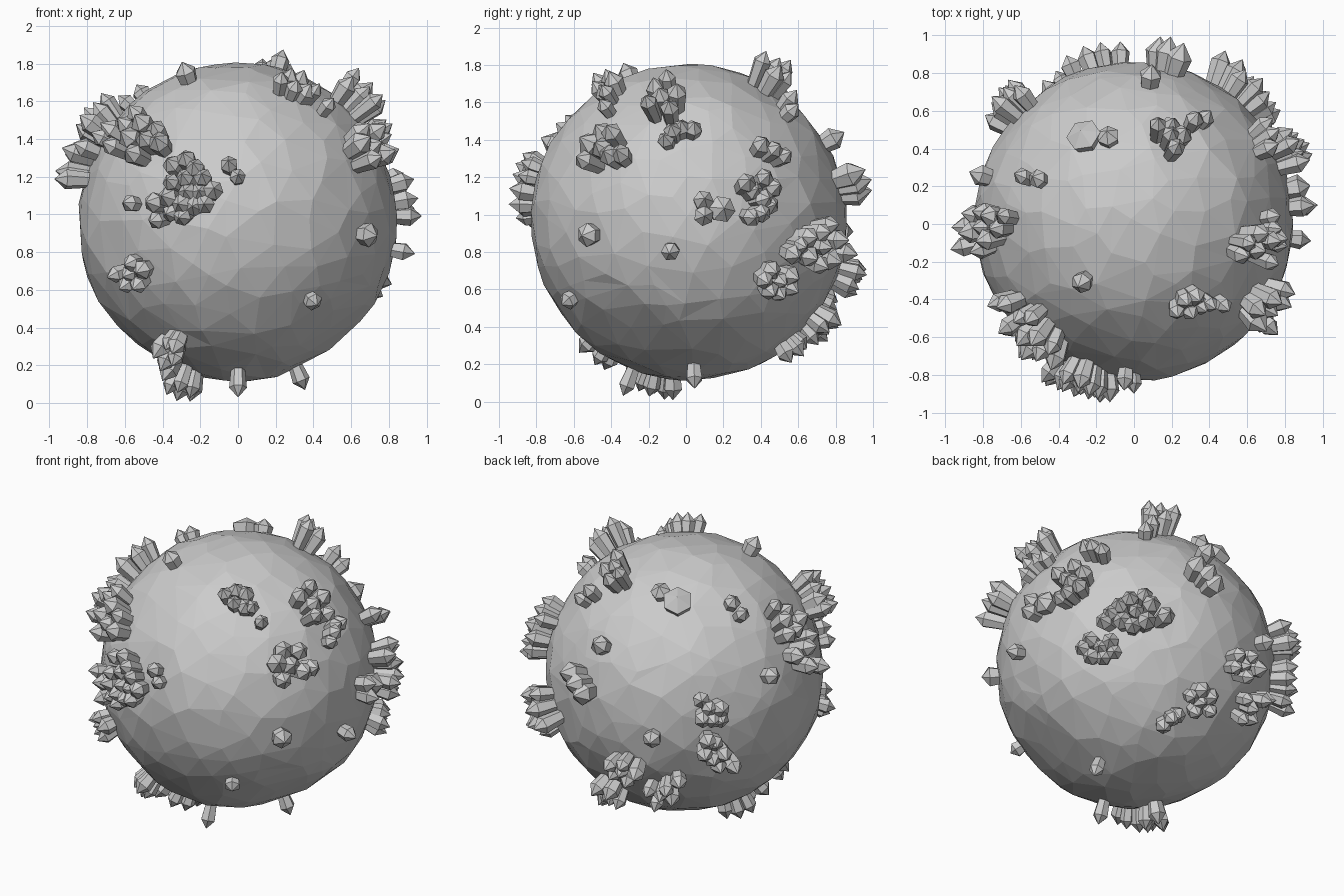
import bpy, bmesh, math, random
from mathutils import Vector, noise

if "Cube" in bpy.data.objects:
    bpy.data.objects.remove(bpy.data.objects["Cube"])

random.seed(4)
C = Vector((0, 0.015, 0.96))  # rock centre
R = 0.845                     # rock radius


def basis(az, el):
    """Right, up and toward-viewer axes for a direction around the rock."""
    a, e = math.radians(az), math.radians(el)
    h = Vector((math.sin(a), -math.cos(a), 0))
    right = Vector((math.cos(a), math.sin(a), 0))
    up = -math.sin(e) * h + Vector((0, 0, math.cos(e)))
    return right, up, math.cos(e) * h + Vector((0, 0, math.sin(e)))


SIDES = {
    "front": basis(0, 0), "right": basis(90, 0), "top": basis(0, 90),
    "below": (Vector((1, 0, 0)), Vector((0, 1, 0)), Vector((0, 0, -1))),
    "back_left": basis(180 + 33, 25), "back_right": basis(180 - 33, -25),
}


def radius_at(d):
    """Rock radius in a direction, with one flattened low front corner."""
    dent = Vector((0.6, -0.3, -0.74)).normalized()
    r = R + 0.012 * noise.noise(d * 3.0) + 0.01 * noise.noise(d * 7.0)
    return r - 0.04 * math.exp(-(d - dent).length_squared / 0.12)


def add_obj(name, bm):
    bmesh.ops.recalc_face_normals(bm, faces=bm.faces)
    me = bpy.data.meshes.new(name)
    bm.to_mesh(me)
    bm.free()
    ob = bpy.data.objects.new(name, me)
    bpy.context.collection.objects.link(ob)
    return ob


def crystal(bm, d, root, length, rad):
    """Six-sided flared prism with a pointed tip, from surface point root toward d."""
    base = C + root * radius_at(root)
    axis = (C + d * (radius_at(d) + length) - base).normalized()
    x = axis.orthogonal().normalized()
    y = axis.cross(x)
    spin = random.uniform(0, 1)
    tip_h = min(rad * 1.15, length * 0.5)
    rings = []
    for h, s in ((-0.06, 0.68), (length - tip_h, 1.0)):
        rings.append([bm.verts.new(base + axis * h + rad * s * (
            x * math.cos(spin + k * math.pi / 3) + y * math.sin(spin + k * math.pi / 3)))
            for k in range(6)])
    tip = bm.verts.new(base + axis * length)
    bm.faces.new(rings[0])
    for k in range(6):
        j = (k + 1) % 6
        bm.faces.new((rings[0][k], rings[0][j], rings[1][j], rings[1][k]))
        bm.faces.new((rings[1][k], rings[1][j], tip))


def cluster(name, side, length, rad, heads):
    """Splayed crystals whose heads lie at (u, v) as seen from the given side."""
    right, up, toward = SIDES[side]
    dirs = []
    for u, v in heads:
        if side in ("front", "right"):
            v -= C.z
        r = R + 0.6 * length
        w = math.sqrt(max(r * r - u * u - v * v, 0.0))
        dirs.append((u * right + v * up + w * toward).normalized())
    mean = sum(dirs, Vector()).normalized()
    many = len(dirs) > 1
    bm = bmesh.new()
    for d in dirs:
        root = d.lerp(mean, 0.15).normalized()
        crystal(bm, d, root, length * (random.uniform(0.92, 1.2) if many else 1.05),
                rad * (random.uniform(1.0, 1.25) if many else 1.05))
    return add_obj(name, bm)


# Round faceted rock
bm = bmesh.new()
bmesh.ops.create_icosphere(bm, subdivisions=4, radius=1)
for v in bm.verts:
    d = (v.co + 0.05 * noise.noise_vector(v.co * 9)).normalized()
    v.co = C + d * radius_at(d)
rock = add_obj("rock_body", bm)
dec = rock.modifiers.new("facets", 'DECIMATE')
dec.ratio = 0.5

# Front clusters
cluster("crystals_upper_left", "front", 0.16, 0.05, [
    (-.54, 1.54), (-.6, 1.48), (-.5, 1.48), (-.68, 1.45), (-.43, 1.46), (-.57, 1.40),
    (-.48, 1.39), (-.41, 1.38), (-.66, 1.35), (-.55, 1.31), (-.72, 1.40)])
cluster("crystals_front", "front", 0.14, 0.045, [
    (-.35, 1.27), (-.27, 1.3), (-.22, 1.25), (-.18, 1.2), (-.12, 1.13), (-.2, 1.12),
    (-.28, 1.2), (-.35, 1.17), (-.27, 1.12), (-.17, 1.05), (-.3, 1.05), (-.37, 1.0),
    (-.44, .96), (-.3, .98), (-.46, 1.06), (-.38, 1.09), (-.23, 1.04)])
cluster("crystal_front_left", "front", 0.1, 0.045, [(-.58, 1.06)])
cluster("crystals_front_small", "front", 0.1, 0.042, [(-.05, 1.27), (0, 1.2)])
cluster("crystals_lower_left", "front", 0.12, 0.045, [
    (-.58, .74), (-.66, .68), (-.52, .7), (-.6, .62), (-.53, .62), (-.59, .68)])
cluster("crystals_low_front", "front", 0.13, 0.045, [
    (-.37, .31), (-.43, .27), (-.33, .3), (-.38, .23), (-.33, .24)])

# Bottom crystals
cluster("crystals_bottom", "below", 0.145, 0.044, [
    (-.38, -.3), (-.3, -.25), (-.24, -.2), (-.35, -.17), (-.3, -.12), (-.24, -.08)])
cluster("crystal_bottom_front", "below", 0.145, 0.045, [(0, -.33)])
cluster("crystal_bottom_right", "below", 0.12, 0.045, [(.34, .03)])

# Left cluster
cluster("crystals_left", "top", 0.15, 0.046, [
    (-.68, .03), (-.75, .03), (-.72, -.04), (-.8, .05), (-.8, -.03), (-.77, -.1),
    (-.86, -.06), (-.87, .04), (-.9, -.14), (-.83, -.16), (-.9, -.03)])

# Right side clusters
cluster("crystals_right_top", "right", 0.17, 0.045, [
    (-.18, 1.69), (-.11, 1.7), (-.06, 1.64), (-.21, 1.57), (-.15, 1.63), (-.1, 1.56)])
cluster("crystals_right_upper", "right", 0.12, 0.042, [
    (-.13, 1.41), (-.09, 1.45), (-.04, 1.48), (.03, 1.48)])
cluster("crystals_right_front", "right", 0.165, 0.052, [
    (-.47, 1.45), (-.4, 1.43), (-.54, 1.38), (-.47, 1.36), (-.42, 1.31),
    (-.55, 1.28), (-.36, 1.32)])
cluster("crystals_right_back_upper", "right", 0.13, 0.045, [(.39, 1.38), (.45, 1.34), (.51, 1.31)])
cluster("crystals_right_middle", "right", 0.15, 0.045, [
    (.3, 1.17), (.35, 1.13), (.4, 1.2), (.46, 1.15), (.4, 1.08), (.33, .98), (.38, 1.0),
    (.44, 1.05)])
cluster("crystals_right_centre", "right", 0.12, 0.05, [(.08, 1.08), (.08, .99)])
cluster("crystal_right_centre_big", "right", 0.11, 0.07, [(.18, 1.03)])
cluster("crystals_right_back", "right", 0.165, 0.048, [
    (.6, .83), (.65, .77), (.7, .91), (.76, .95), (.65, .88), (.72, .83), (.78, .87),
    (.75, .76), (.69, .73), (.82, .8), (.56, .78)])
cluster("crystals_right_low", "right", 0.12, 0.044, [
    (.4, .65), (.45, .7), (.43, .59), (.5, .64), (.56, .67), (.56, .6), (.49, .57)])

# Back clusters
cluster("crystals_back", "back_right", 0.14, 0.045, [
    (.59, 0), (.54, .06), (.62, .06), (.67, -.01), (.6, -.07), (.53, -.02)])
cluster("crystals_back_low", "back_right", 0.13, 0.044, [
    (.32, -.17), (.26, -.22), (.33, -.25), (.39, -.21), (.39, -.3), (.3, -.32)])
cluster("crystals_back_low_small", "back_right", 0.1, 0.042, [
    (.19, -.34), (.15, -.36), (.1, -.41)])
cluster("crystals_back_upper", "back_right", 0.16, 0.062, [(.27, .6), (.34, .55), (.39, .5)])
cluster("crystals_back_left_low", "back_left", 0.13, 0.044, [
    (-.2, -.74), (-.12, -.76), (-.08, -.71), (-.15, -.81), (-.05, -.79), (0, -.68)])
cluster("crystals_back_left_upper", "back_left", 0.15, 0.047, [
    (.13, -.17), (.18, -.22), (.25, -.22), (.2, -.29), (.14, -.29), (.25, -.29)])
cluster("crystals_back_left_middle", "back_left", 0.14, 0.046, [
    (.17, -.42), (.22, -.44), (.15, -.5), (.2, -.53), (.27, -.5), (.33, -.57), (.24, -.58)])

# Top clusters
cluster("crystals_top_right", "top", 0.12, 0.044, [
    (.22, -.48), (.27, -.42), (.3, -.49), (.33, -.4), (.37, -.46), (.41, -.44)])
cluster("crystal_top_right_small", "top", 0.1, 0.042, [(.48, -.45)])
cluster("crystals_top_back", "top", 0.17, 0.046, [
    (.12, .5), (.2, .52), (.26, .46), (.22, .38), (.19, .45)])
cluster("crystals_top_back_small", "top", 0.11, 0.042, [(.32, .54), (.39, .56)])
cluster("crystals_top_left", "top", 0.1, 0.042, [(-.6, .24), (-.52, .23)])

# Single crystals: side, position, length, radius
for i, (side, u, v, ln, rd) in enumerate([
        ("top", -.27, .46, .09, .09), ("top", -.14, .46, .09, .058),
        ("top", .09, .79, .12, .058), ("top", -.28, -.33, .11, .055),
        ("right", -.55, .89, .09, .062), ("right", -.1, .8, .11, .048),
        ("right", -.66, .53, .07, .048), ("back_left", -.17, -.42, .1, .055),
        ("back_left", .56, -.02, .11, .055)]):
    cluster(f"single_crystal_{i + 1}", side, ln, rd, [(u, v)])
